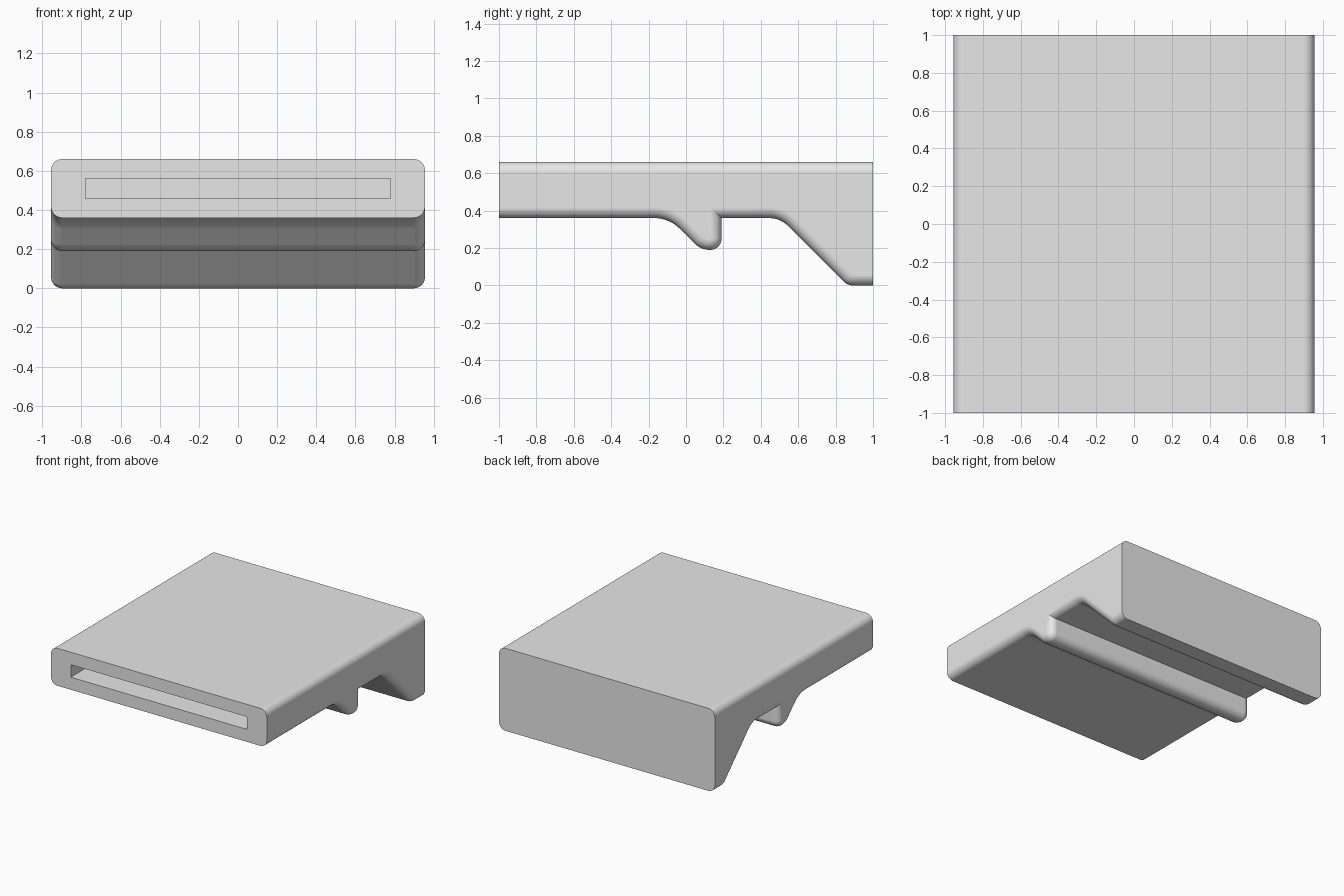
import bpy, bmesh, math
from mathutils import Vector

if "Cube" in bpy.data.objects:
    bpy.data.objects.remove(bpy.data.objects["Cube"])

HALF_WIDTH = 0.955
RIM = 0.057

# One plain grey for the whole body
grey = bpy.data.materials.new("plain grey")
grey.use_nodes = True
colour = (0.8, 0.8, 0.8, 1)
grey.diffuse_color = colour
grey.node_tree.nodes["Principled BSDF"].inputs["Base Color"].default_value = colour


def rounded(corners, steps=10):
    """Outline from (y, z, tangent length) corners, each rounded by an arc."""
    points = []
    count = len(corners)
    for i, (y, z, cut) in enumerate(corners):
        here = Vector((y, z))
        if cut == 0:
            points.append(here)
            continue
        a = (Vector(corners[i - 1][:2]) - here).normalized()
        b = (Vector(corners[(i + 1) % count][:2]) - here).normalized()
        half = a.angle(b) / 2
        radius = cut * math.tan(half)
        axis = (a + b).normalized()
        centre = here + axis * (cut / math.cos(half))
        side = (a - b).normalized()
        sweep = math.pi / 2 - half
        for k in range(steps + 1):
            t = sweep * (1 - 2 * k / steps)
            points.append(centre - axis * radius * math.cos(t) + side * radius * math.sin(t))
    return points


# Side profile: slab, hooked lip underneath, sloped back leg
profile = rounded([
    (-1, 0.66, 0), (-1, 0.36, 0),
    (-0.09, 0.36, 0.08), (0.08, 0.19, 0.049), (0.19, 0.19, 0.06),
    (0.19, 0.36, 0),
    (0.504, 0.36, 0.06), (0.864, 0, 0.03),
    (1, 0, 0), (1, 0.66, 0),
])

bm = bmesh.new()
end = bm.faces.new([bm.verts.new((-HALF_WIDTH, p.x, p.y)) for p in profile])
grown = bmesh.ops.extrude_face_region(bm, geom=[end], use_keep_orig=True)
bmesh.ops.translate(bm, vec=(2 * HALF_WIDTH, 0, 0),
                    verts=[g for g in grown["geom"] if isinstance(g, bmesh.types.BMVert)])
bmesh.ops.recalc_face_normals(bm, faces=bm.faces)

# Round the side rims, leaving the front and back faces crisp
rims = []
for e in bm.edges:
    p, q = (v.co for v in e.verts)
    at_end = abs(p.y) > 0.999 and abs(p.y - q.y) < 0.001
    if abs(p.x - q.x) < 0.001 and not at_end:
        rims.append(e)
bmesh.ops.bevel(bm, geom=rims, offset=RIM, offset_type='OFFSET', segments=8,
                profile=0.5, affect='EDGES', clamp_overlap=False)
mesh = bpy.data.meshes.new("bracket_body")
bm.to_mesh(mesh)
bm.free()
mesh.materials.append(grey)
body = bpy.data.objects.new("bracket_body", mesh)
bpy.context.collection.objects.link(body)

# Wide slot cut into the front face
bpy.ops.mesh.primitive_cube_add(size=1, location=(0, -0.15, 0.51))
cutter = bpy.context.object
cutter.name = "slot_cutter"
cutter.scale = (1.56, 2, 0.1)
cutter.hide_render = True
cutter.data.materials.append(grey)

bpy.ops.object.select_all(action='DESELECT')
body.select_set(True)
bpy.context.view_layer.objects.active = body
cut = body.modifiers.new("slot", 'BOOLEAN')
cut.operation = 'DIFFERENCE'
cut.solver = 'EXACT'
cut.object = cutter
bpy.ops.object.modifier_apply(modifier=cut.name)
bpy.data.objects.remove(cutter)

# Smooth curves with crisp ends
bpy.ops.object.shade_smooth_by_angle(angle=math.radians(30))
weighted = body.modifiers.new("even_shading", 'WEIGHTED_NORMAL')
weighted.keep_sharp = True
